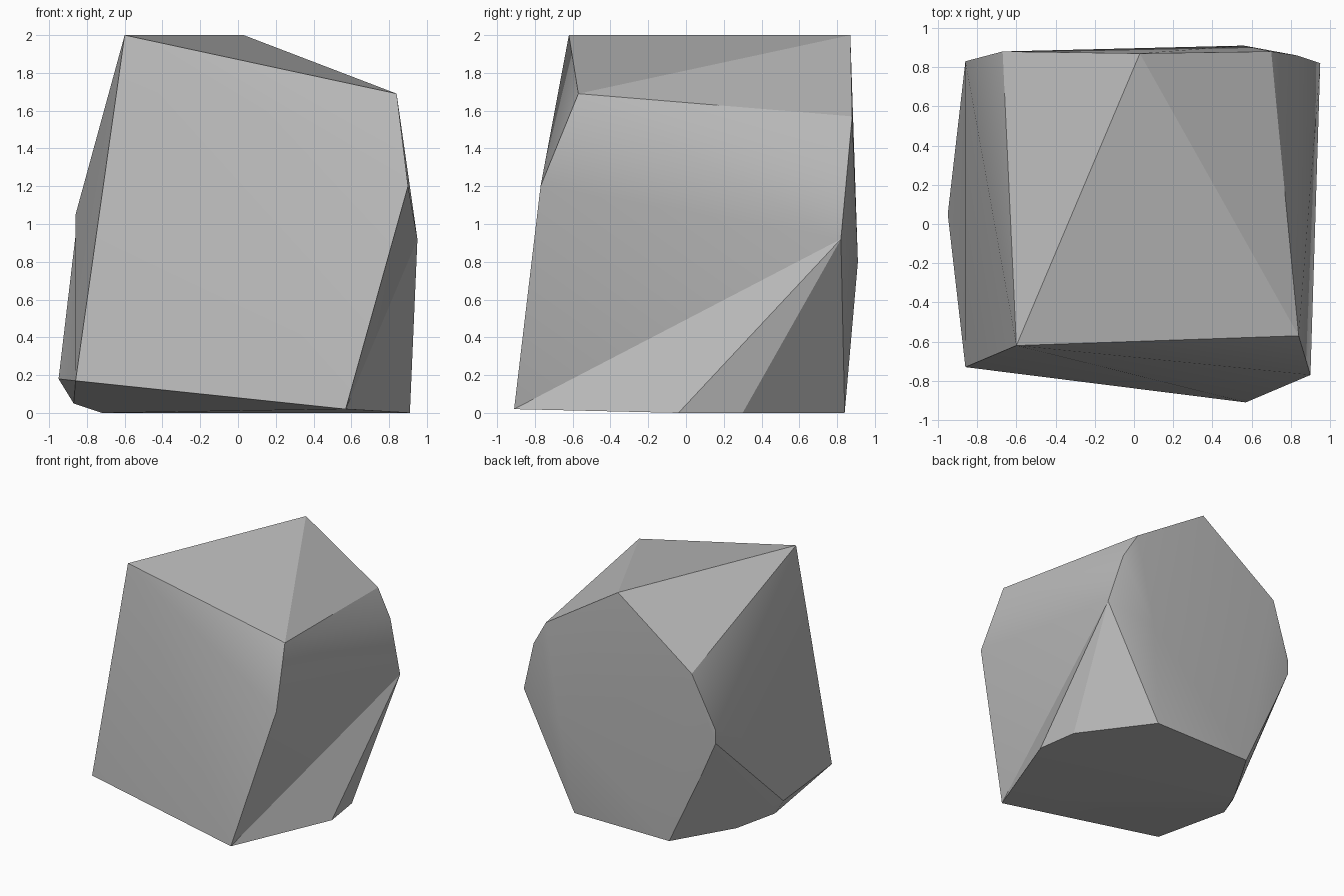
import bpy
import bmesh
from mathutils import Vector

# Remove the default cube only
default_cube = bpy.data.objects.get("Cube")
if default_cube:
    bpy.data.objects.remove(default_cube, do_unlink=True)


def make_material(name, colour):
    """Plain single-colour stone material."""
    material = bpy.data.materials.new(name)
    material.use_nodes = True
    material.diffuse_color = colour
    shader = material.node_tree.nodes["Principled BSDF"]
    shader.inputs["Base Color"].default_value = colour
    shader.inputs["Roughness"].default_value = 0.9
    return material


def vertex_at(bm, point):
    """Find the skin vertex nearest to a named corner."""
    return min(bm.verts, key=lambda v: (v.co - Vector(point)).length)


def sink_edge(bm, start, end):
    """Turn a ridge into a valley by flipping the edge between two triangles."""
    edge = bm.edges.get((vertex_at(bm, start), vertex_at(bm, end)))
    if edge:
        bmesh.utils.edge_rotate(edge, True)


def rock_object(name, points, valleys, material, smooth_angle):
    """Wrap a tight skin around the corners, then sink the hollow edges."""
    mesh = bpy.data.meshes.new(name)
    bm = bmesh.new()
    for point in points:
        bm.verts.new(point)
    bmesh.ops.convex_hull(bm, input=bm.verts[:])
    loose = [v for v in bm.verts if not v.link_faces]
    bmesh.ops.delete(bm, geom=loose, context="VERTS")
    bmesh.ops.triangulate(bm, faces=bm.faces[:])
    for start, end in valleys:
        sink_edge(bm, start, end)
    bmesh.ops.recalc_face_normals(bm, faces=bm.faces[:])
    bm.to_mesh(mesh)
    bm.free()
    mesh.materials.append(material)
    rock = bpy.data.objects.new(name, mesh)
    bpy.context.collection.objects.link(rock)
    bpy.ops.object.select_all(action="DESELECT")
    rock.select_set(True)
    bpy.context.view_layer.objects.active = rock
    bpy.ops.object.shade_smooth_by_angle(angle=smooth_angle)
    # Let the large facets dominate the shading
    weighted = rock.modifiers.new("facet_shading", "WEIGHTED_NORMAL")
    weighted.keep_sharp = True
    return rock


# Corners that meet at the hollow edges
peak = (-0.6, -0.62, 2)
left_shoulder = (0.9, -0.77, 1.2)
left_foot = (0.91, -0.04, 0)
right_hip = (-0.95, 0.05, 0.18)
right_shoulder = (-0.86, 0.83, 1.05)

# Corners of the broad front cleavage face
front_corners = [
    peak, (0.84, -0.57, 1.69), left_shoulder,
    (0.57, -0.91, 0.02), (-0.86, -0.73, 0.17),
]

# Rim of the back face, running round from the top
back_rim = [
    (0.03, 0.87, 2), (0.7, 0.88, 1.57), (0.83, 0.86, 1.35),
    (0.95, 0.82, 0.92), (0.46, 0.84, 0), (-0.43, 0.84, 0),
    (-0.72, 0.83, 0.62), (-0.86, 0.83, 0.94), right_shoulder,
    (-0.67, 0.88, 1.5),
]

# Slight swelling in the middle of the back
back_bulge = [(0.56, 0.91, 0.8)]

# Worn lower edge on both sides
foot_corners = [
    left_foot, (0.86, 0.3, 0), (-0.72, 0.35, 0),
    (-0.87, 0.05, 0.05), right_hip,
]

# Hollows on the left flank and down the right flank
valleys = [
    (left_shoulder, left_foot),
    (peak, right_hip),
    (right_shoulder, right_hip),
]

stone = make_material("grey_stone", (0.5, 0.5, 0.5, 1))
rock_object("boulder", front_corners + back_rim + back_bulge + foot_corners,
            valleys, stone, smooth_angle=0.4)
